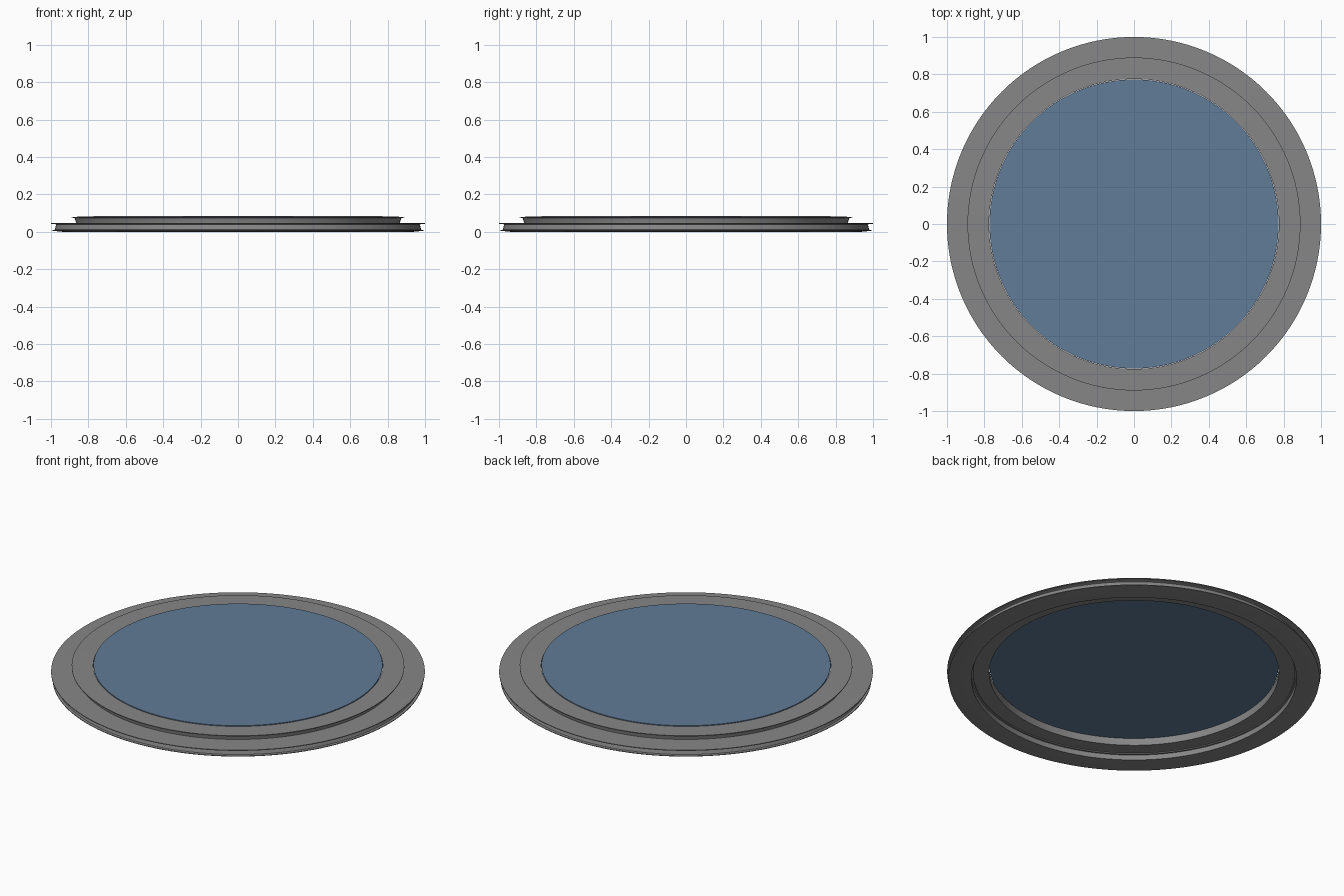
import bpy, bmesh, math

if "Cube" in bpy.data.objects:
    bpy.data.objects.remove(bpy.data.objects["Cube"])

SEGMENTS = 128


def make_material(name, rgb):
    mat = bpy.data.materials.new(name)
    mat.diffuse_color = (*rgb, 1.0)
    mat.use_nodes = True
    mat.node_tree.nodes["Principled BSDF"].inputs["Base Color"].default_value = mat.diffuse_color
    return mat


def lathe(name, profile, material, closed=True):
    """Spin an (r, z) profile about the z axis."""
    bm = bmesh.new()
    rings = []
    for r, z in profile:
        rings.append([bm.verts.new((r * math.cos(a), r * math.sin(a), z))
                      for a in (2 * math.pi * i / SEGMENTS for i in range(SEGMENTS))])
    pairs = list(zip(rings, rings[1:]))
    if closed:
        pairs.append((rings[-1], rings[0]))
    for lower, upper in pairs:
        for i in range(SEGMENTS):
            j = (i + 1) % SEGMENTS
            bm.faces.new((lower[i], lower[j], upper[j], upper[i]))
    if not closed:
        bm.faces.new(rings[0][::-1])
        bm.faces.new(rings[-1])
    bmesh.ops.recalc_face_normals(bm, faces=bm.faces[:])
    mesh = bpy.data.meshes.new(name)
    bm.to_mesh(mesh)
    bm.free()
    mesh.materials.append(material)
    obj = bpy.data.objects.new(name, mesh)
    bpy.context.collection.objects.link(obj)
    bpy.ops.object.select_all(action='DESELECT')
    bpy.context.view_layer.objects.active = obj
    obj.select_set(True)
    bpy.ops.object.shade_smooth_by_angle(angle=math.radians(30))
    return obj


metal = make_material("dark_metal", (0.24, 0.24, 0.24))
blue = make_material("blue_glass", (0.12, 0.20, 0.31))

# Wide base ring with a thin lip at its foot and its top
lathe("base_ring", [
    (0.87, 0.0), (0.94, 0.0), (0.993, 0.005), (0.993, 0.009),
    (0.98, 0.011), (0.972, 0.038), (0.978, 0.041), (1.0, 0.042),
    (1.0, 0.046), (0.86, 0.047), (0.86, 0.03), (0.87, 0.03)], metal)

# Narrower stepped ring that holds the pane
lathe("upper_ring", [
    (0.775, 0.036), (0.866, 0.036), (0.866, 0.05), (0.874, 0.074),
    (0.89, 0.076), (0.89, 0.08), (0.775, 0.081)], metal)

# Round glass pane, standing slightly proud of the ring
lathe("glass_pane", [(0.773, 0.077), (0.773, 0.085)], blue, closed=False)
